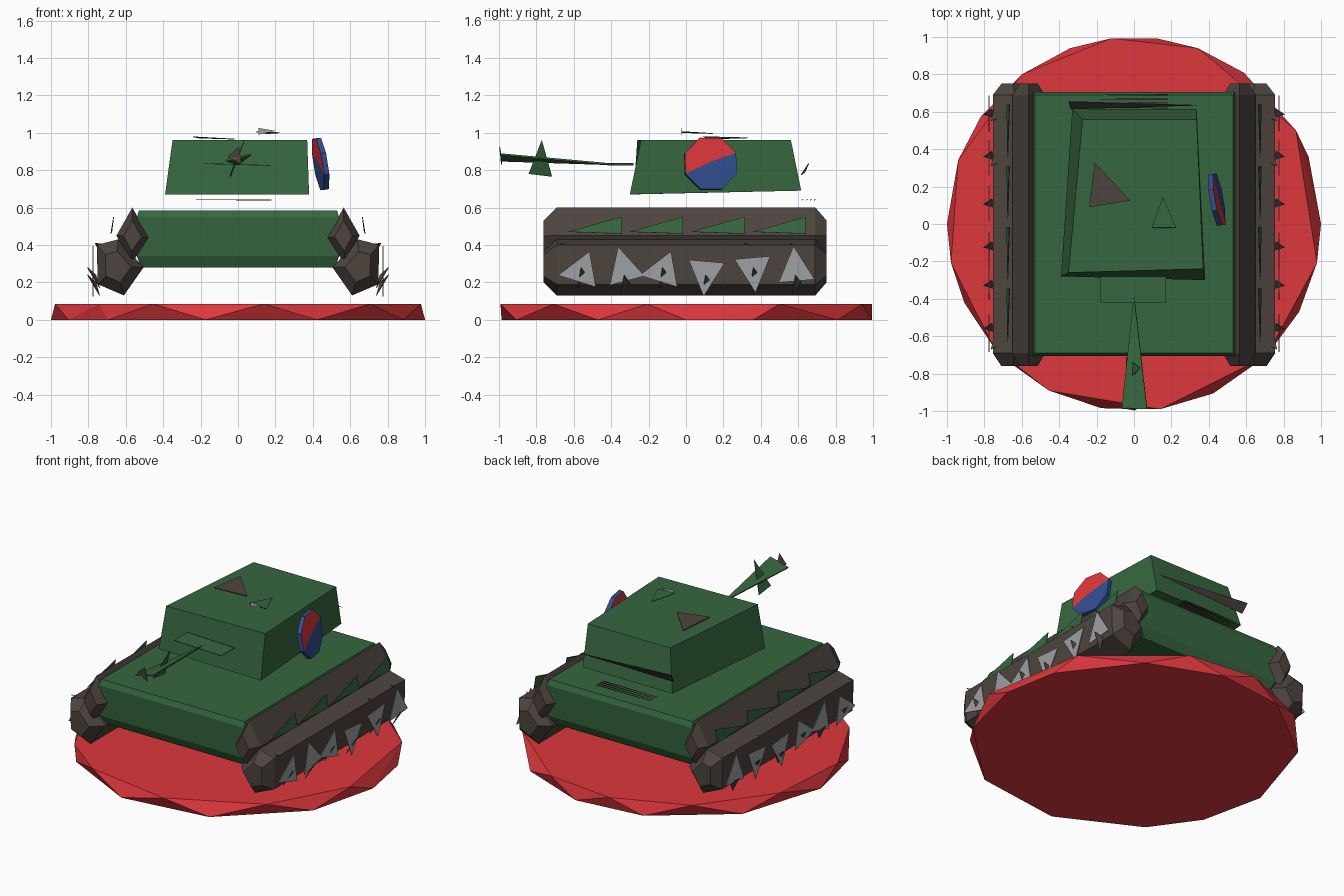
import bpy, bmesh, math
from mathutils import Vector, Euler

if "Cube" in bpy.data.objects:
    bpy.data.objects.remove(bpy.data.objects["Cube"], do_unlink=True)


def material(name, rgb):
    m = bpy.data.materials.new(name)
    m.use_nodes = True
    m.diffuse_color = (*rgb, 1)
    m.node_tree.nodes["Principled BSDF"].inputs["Base Color"].default_value = (*rgb, 1)
    return m


GREEN = material("army green", (0.037, 0.135, 0.05))
BROWN = material("dark brown", (0.075, 0.058, 0.048))
RED = material("bright red", (0.72, 0.038, 0.046))
GREY = material("steel grey", (0.34, 0.35, 0.37))
BLUE = material("deep blue", (0.03, 0.075, 0.27))


def finish(name, bm, *mats):
    bmesh.ops.recalc_face_normals(bm, faces=bm.faces)
    mesh = bpy.data.meshes.new(name)
    bm.to_mesh(mesh)
    bm.free()
    for m in mats:
        mesh.materials.append(m)
    ob = bpy.data.objects.new(name, mesh)
    bpy.context.collection.objects.link(ob)
    return ob


def loft(name, rings, *mats):
    """Skin a list of equal-length point rings and cap both ends."""
    bm = bmesh.new()
    rows = [[bm.verts.new(p) for p in ring] for ring in rings]
    n = len(rows[0])
    for a, b in zip(rows, rows[1:]):
        for i in range(n):
            j = (i + 1) % n
            bm.faces.new((a[i], a[j], b[j], b[i]))
    bm.faces.new(rows[0])
    bm.faces.new(rows[-1])
    return finish(name, bm, *mats)


def plate(name, points, mat, thick=0.004):
    """Thin flat plate through the given corner points."""
    pts = [Vector(p) for p in points]
    off = (pts[1] - pts[0]).cross(pts[2] - pts[0]).normalized() * thick / 2
    return loft(name, [[p - off for p in pts], [p + off for p in pts]], mat)


# Round base: the side zigzags between staggered top and bottom corners
bm = bmesh.new()
for z, angles in ((0, (-134, -100, -65, -28, 0, 21, 54, 83, 110, 145, 180, 205)),
                  (0.085, (-117, -82, -45, -12, 30, 70, 97, 127, 160, 192, 222))):
    for a in angles:
        bm.verts.new((math.cos(math.radians(a)), math.sin(math.radians(a)), z))
bmesh.ops.convex_hull(bm, input=bm.verts[:])
finish("base", bm, RED)

# Body with a slightly tucked-in lower edge
loft("body", [[(x * w, y * d, z) for x, y in ((-1, -1), (1, -1), (1, 1), (-1, 1))]
              for w, d, z in ((0.52, 0.66, 0.28), (0.54, 0.69, 0.34),
                              (0.54, 0.705, 0.55), (0.53, 0.69, 0.585))], GREEN)


# Tracks: an upper and a lower faceted tube on each side with tapered ends
def tube(name, section, side):
    cx = sum(p[0] for p in section) / len(section)
    cz = sum(p[1] for p in section) / len(section)
    loft(name, [[(side * (cx + (x - cx) * s), y, cz + (z - cz) * s) for x, z in section]
                for y, s in ((-0.76, 0.55), (-0.69, 1), (0.69, 1), (0.75, 0.55))], BROWN)


UPPER = [(0.565, 0.6), (0.65, 0.45), (0.57, 0.3), (0.475, 0.44)]
LOWER = [(0.64, 0.43), (0.755, 0.4), (0.75, 0.19), (0.61, 0.13), (0.505, 0.28)]
WHEELS = [  # (y centre, z centre, direction of the point in degrees)
    (-0.56, 0.26, 190), (-0.33, 0.27, 105), (-0.125, 0.26, 190),
    (0.105, 0.25, 265), (0.36, 0.27, 275), (0.585, 0.27, 95)]

for side, label in ((1, "left"), (-1, "right")):
    tube(label + "_upper_track", UPPER, side)
    tube(label + "_lower_track", LOWER, side)
    # Wedge-shaped fender panels
    for i in range(4):
        y = -0.63 + 0.328 * i
        plate(f"{label}_fender_panel_{i}",
              [(side * 0.675, y, 0.47), (side * 0.665, y + 0.285, 0.55),
               (side * 0.68, y + 0.285, 0.46)], GREEN)
    # Triangular wheels, each with a small hub spike
    for i, (y, z, a) in enumerate(WHEELS):
        tri = [(side * 0.775, y + r * math.cos(math.radians(a + d)),
                z + r * math.sin(math.radians(a + d)))
               for d, r in ((0, 0.125), (123, 0.115), (237, 0.115))]
        plate(f"{label}_wheel_{i}", tri, GREY)
        h = 0.2 if i % 2 else 0.24
        plate(f"{label}_hub_{i}",
              [(side * 0.74, y - 0.02, h - 0.07), (side * 0.805, y, h + 0.04),
               (side * 0.76, y + 0.03, h)], BROWN)
    # Loose track spikes near the outer edge
    for i, y in enumerate((-0.62, 0.36, 0.6)):
        plate(f"{label}_track_spike_{i}",
              [(side * 0.7, y - 0.02, 0.4), (side * 0.765, y - 0.05, 0.41),
               (side * 0.74, y + 0.05, 0.36)], BROWN)

# Turret
loft("turret", [
    [(-0.39, -0.28, 0.67), (0.38, -0.3, 0.67), (0.335, 0.615, 0.69), (-0.33, 0.615, 0.69)],
    [(-0.35, -0.26, 0.96), (0.37, -0.24, 0.96), (0.335, 0.56, 0.96), (-0.275, 0.56, 0.96)],
], GREEN)
plate("gun_mantlet", [(-0.18, -0.28, 0.835), (0.17, -0.28, 0.825),
                      (0.17, -0.42, 0.825), (-0.18, -0.42, 0.835)], GREEN)
plate("turret_hatch", [(-0.21, 0.33, 0.972), (-0.02, 0.125, 0.966),
                       (-0.24, 0.09, 0.978)], BROWN)
plate("periscope_cover", [(0.155, 0.145, 0.995), (0.225, -0.02, 1.0),
                          (0.095, -0.02, 1.005)], GREEN)
plate("periscope_glass", [(0.11, -0.025, 1.025), (0.2, -0.025, 1.01),
                          (0.11, -0.025, 0.99)], GREY)
plate("rear_stowage", [(-0.35, 0.655, 0.835), (0.34, 0.635, 0.79),
                       (-0.34, 0.615, 0.775)], BROWN)

# Gun
plate("gun_barrel", [(0, -0.38, 0.83), (-0.065, -0.99, 0.85), (0.07, -0.99, 0.885)],
      GREEN, 0.009)
plate("barrel_fin", [(-0.04, -0.84, 0.78), (0.035, -0.77, 0.96),
                     (-0.04, -0.715, 0.765)], GREEN)
plate("muzzle", [(-0.055, -0.985, 0.87), (0.005, -0.995, 0.925),
                 (0.02, -0.985, 0.83)], BROWN)

# Rear deck vents
for i in range(4):
    y = 0.69 - 0.022 * i
    plate(f"deck_vent_{i}", [(-0.225, y, 0.642), (0.18, y + 0.004, 0.642),
                             (0.18, y - 0.006, 0.64)], BROWN)

# Round side emblem: a thin octagonal disc split into red and blue sectors
bm = bmesh.new()
N, R, HALF = 8, 0.15, 0.014
tops = [bm.verts.new((HALF, R * math.cos(t), R * math.sin(t)))
        for t in (math.radians(22 + 45 * i) for i in range(N))]
backs = [bm.verts.new((-HALF, v.co.y, v.co.z)) for v in tops]
hubs = [bm.verts.new((s * HALF, 0, 0.01)) for s in (1, -1)]
for i in range(N):
    j = (i + 1) % N
    for face in ((hubs[0], tops[i], tops[j]), (hubs[1], backs[j], backs[i])):
        bm.faces.new(face).material_index = 0 if i < 4 else 1
    bm.faces.new((tops[i], backs[i], backs[j], tops[j])).material_index = 1
emblem = finish("side_emblem", bm, RED, BLUE)
emblem.location = (0.442, 0.13, 0.833)
emblem.rotation_euler = Euler((0, math.radians(-9), math.radians(10)))
